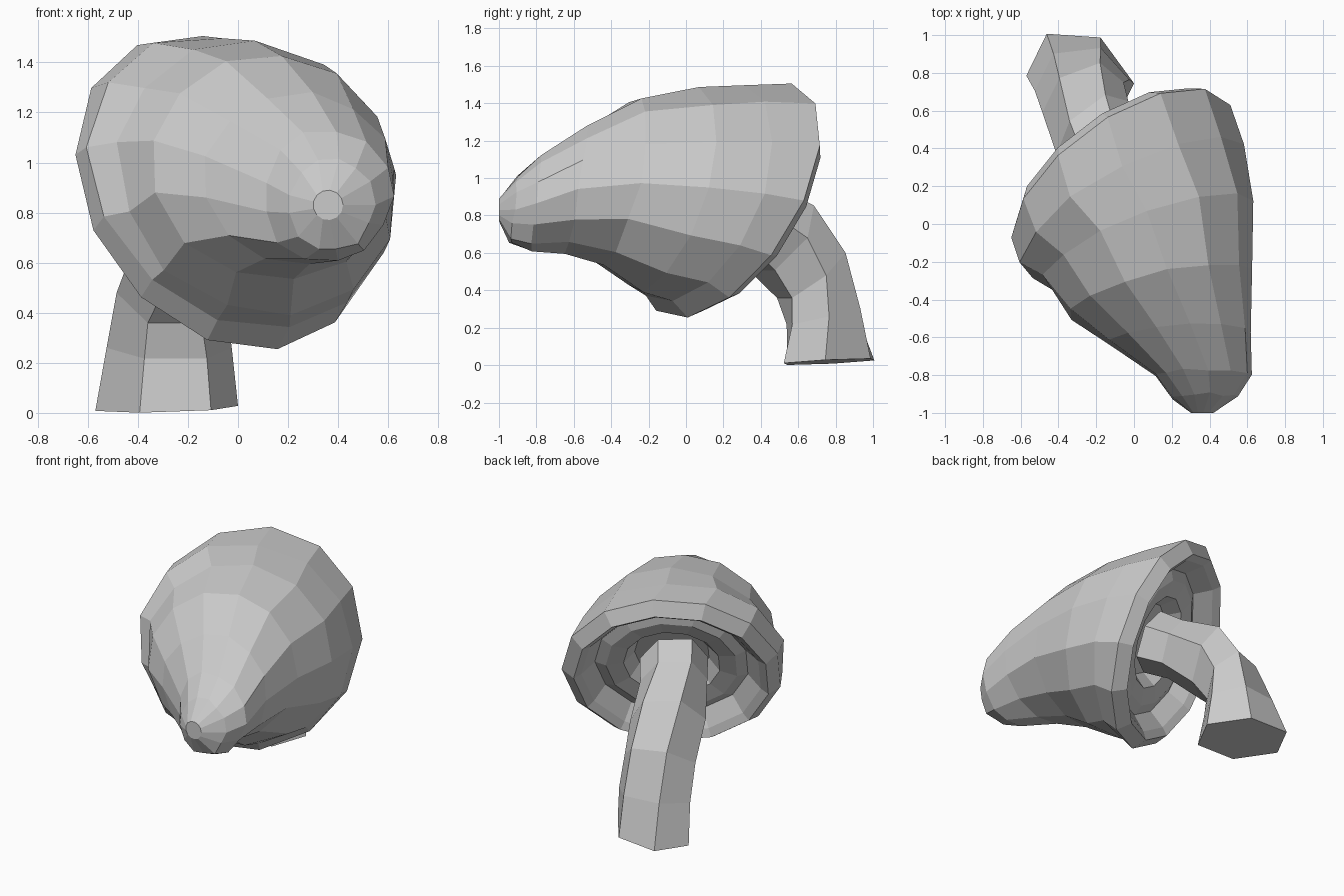
import bpy, bmesh, math, random
from mathutils import Vector

if "Cube" in bpy.data.objects:
    bpy.data.objects.remove(bpy.data.objects["Cube"])

random.seed(4)


def ring(center, u, v, n, jitter=0.0):
    """Points of an ellipse in space, spanned by half-axes u and v."""
    c, u, v = Vector(center), Vector(u), Vector(v)
    pts = []
    for i in range(n):
        a = 2 * math.pi * i / n
        p = c + u * math.cos(a) + v * math.sin(a)
        pts.append(p + Vector([random.uniform(-jitter, jitter) for _ in range(3)]))
    return pts


def loft(name, rings):
    """Skin a list of rings, closing both ends, flat shaded."""
    bm = bmesh.new()
    loops = [[bm.verts.new(p) for p in r] for r in rings]
    n = len(loops[0])
    for a, b in zip(loops, loops[1:]):
        for i in range(n):
            j = (i + 1) % n
            bm.faces.new((a[i], a[j], b[j], b[i]))
    bm.faces.new(loops[0])
    bm.faces.new(loops[-1])
    bmesh.ops.recalc_face_normals(bm, faces=bm.faces)
    mesh = bpy.data.meshes.new(name)
    bm.to_mesh(mesh)
    bm.free()
    obj = bpy.data.objects.new(name, mesh)
    bpy.context.collection.objects.link(obj)
    return obj


# Tilted widest edge of the cap: centre, half-axes and inward direction
rim_c = Vector((-.06, .24, .88))
rim_u = Vector((.57, .39, 0))
rim_v = Vector((-.15, .28, .63))
inward = rim_u.cross(rim_v).normalized()
if inward.y > 0:
    inward = -inward

SIDES = 13

# Cap underside: hollow, inner lip, groove and bevelled rim (scale, depth)
under = [(.34, .14), (.44, .05), (.60, .03), (.70, .06), (.82, -.04), (.89, -.075)]
cap = [ring(rim_c + inward * d, rim_u * s, rim_v * s, SIDES) for s, d in under]
cap.append(ring(rim_c, rim_u, rim_v, SIDES))

# Cap outside: sections swinging from the rim plane to the drooping front tip
sections = [
    ((0, .08, .92), (.585, .34, 0), (-.13, .19, .59)),
    ((.08, -.10, .94), (.555, .22, 0), (-.07, .15, .55)),
    ((.14, -.36, .98), (.49, .12, 0), (-.02, .10, .445)),
    ((.245, -.60, .935), (.38, .03, 0), (0, .06, .345)),
    ((.36, -.80, .865), (.26, 0, 0), (0, .03, .265)),
    ((.375, -.92, .835), (.17, 0, 0), (0, .02, .185)),
]
cap += [ring(c, u, v, SIDES, .01) for c, u, v in sections]
cap.append(ring((.36, -1.0, .83), (.06, 0, 0), (0, 0, .06), SIDES))
loft("mushroom_cap", cap)

# Six-sided stem bending from the ground into the hollow of the cap
stem = [
    ((-.285, .765, .018), (.285, -.02, .01), (-.04, .268, .014)),
    ((-.275, .735, .26), (.25, .03, 0), (-.03, .21, .05)),
    ((-.27, .67, .48), (.215, .08, 0), (-.02, .165, .14)),
    ((-.22, .51, .68), (.19, .14, 0), (-.03, .12, .20)),
    ((-.11, .29, .84), (.165, .13, 0), (-.05, .06, .18)),
    ((-.02, .16, .92), (.17, .13, 0), (-.06, .07, .19)),
]
loft("mushroom_stem", [ring(c, u, v, 6) for c, u, v in stem])
